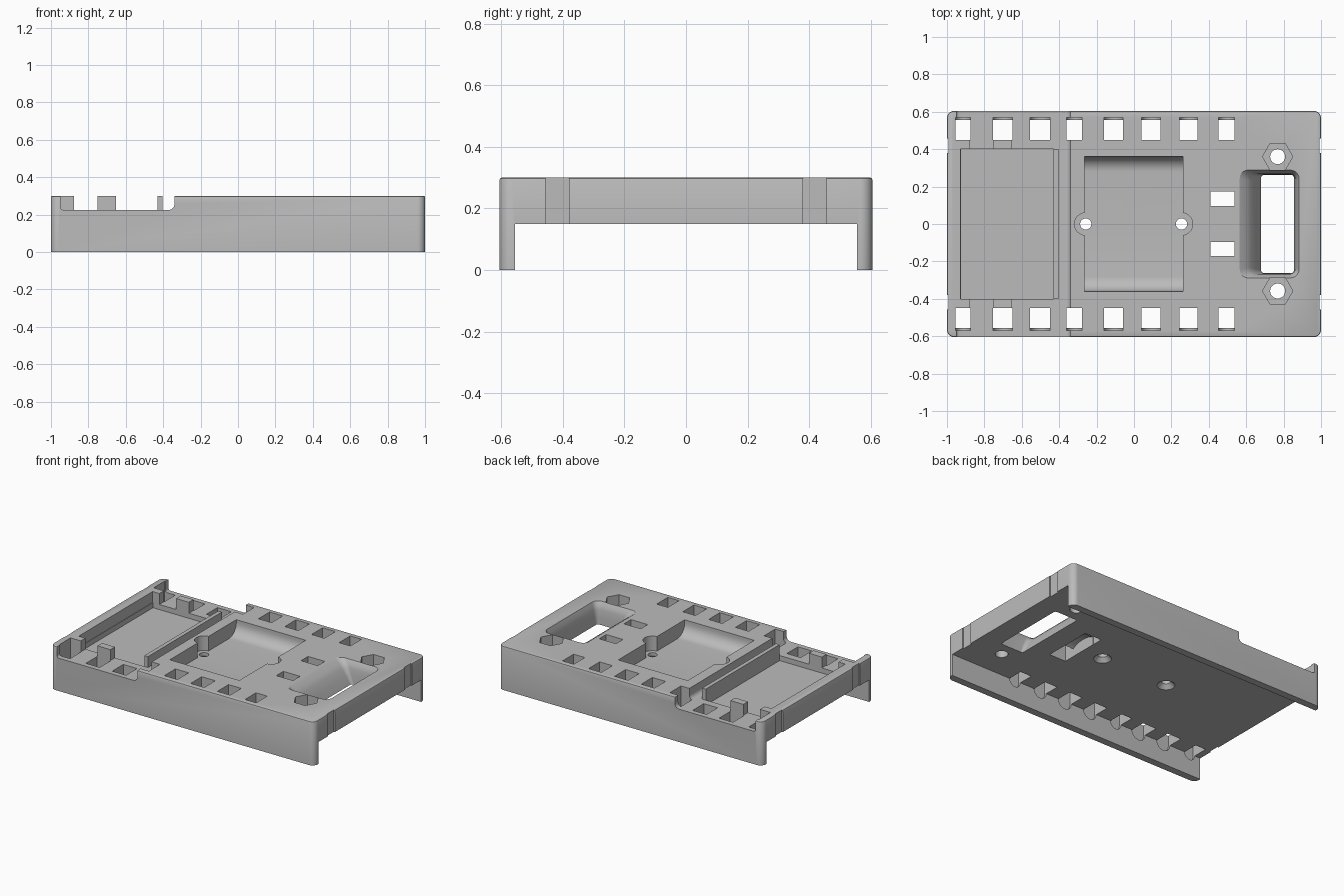
import bpy, bmesh, math
from mathutils import Vector

cube = bpy.data.objects.get("Cube")
if cube:
    bpy.data.objects.remove(cube, do_unlink=True)

grey = bpy.data.materials.new("plain_grey")
grey.use_nodes = True
grey.diffuse_color = (0.5, 0.5, 0.5, 1)
grey.node_tree.nodes["Principled BSDF"].inputs["Base Color"].default_value = (0.5, 0.5, 0.5, 1)


def finish(bm, name):
    bmesh.ops.recalc_face_normals(bm, faces=bm.faces)
    mesh = bpy.data.meshes.new(name)
    bm.to_mesh(mesh)
    bm.free()
    mesh.materials.append(grey)
    obj = bpy.data.objects.new(name, mesh)
    bpy.context.collection.objects.link(obj)
    return obj


def prism(name, pts, lo, hi, axis):
    """Extrude a closed 2D outline between lo and hi along an axis."""
    place = {"X": lambda p, t: (t, p[0], p[1]),
             "Y": lambda p, t: (p[0], t, p[1]),
             "Z": lambda p, t: (p[0], p[1], t)}[axis]
    bm = bmesh.new()
    face = bm.faces.new([bm.verts.new(place(p, lo)) for p in pts])
    new = bmesh.ops.extrude_face_region(bm, geom=[face])["geom"]
    move = Vector(place((0, 0), hi - lo))
    bmesh.ops.translate(bm, vec=move, verts=[v for v in new if isinstance(v, bmesh.types.BMVert)])
    return finish(bm, name)


def box(name, x0, x1, y0, y1, z0, z1):
    return prism(name, [(x0, y0), (x1, y0), (x1, y1), (x0, y1)], z0, z1, "Z")


def arc(cx, cy, r, a0, a1, n=8):
    return [(cx + r * math.cos(math.radians(a0 + (a1 - a0) * i / n)),
             cy + r * math.sin(math.radians(a0 + (a1 - a0) * i / n))) for i in range(n + 1)]


def circle(cx, cy, r, n=32):
    return arc(cx, cy, r, 0, 360 - 360 / n, n - 1)


def rounded(x0, x1, y0, y1, r):
    return (arc(x1 - r, y1 - r, r, 0, 90) + arc(x0 + r, y1 - r, r, 90, 180)
            + arc(x0 + r, y0 + r, r, 180, 270) + arc(x1 - r, y0 + r, r, 270, 360))


def cone(name, x, y, r0, r1, z0, z1):
    bm = bmesh.new()
    bmesh.ops.create_cone(bm, cap_ends=True, segments=32, radius1=r0, radius2=r1, depth=z1 - z0)
    bmesh.ops.translate(bm, vec=(x, y, (z0 + z1) / 2), verts=bm.verts)
    return finish(bm, name)


def combine(tool, operation="DIFFERENCE"):
    mod = body.modifiers.new("shape", "BOOLEAN")
    mod.operation, mod.solver, mod.object = operation, "EXACT", tool
    bpy.context.view_layer.objects.active = body
    bpy.ops.object.modifier_apply(modifier=mod.name)
    bpy.data.objects.remove(tool, do_unlink=True)


# Main block with rounded corners and a softened top rim
body = prism("holder_body", rounded(-1, 1, -0.605, 0.605, 0.04), 0, 0.3, "Z")
bm = bmesh.new()
bm.from_mesh(body.data)
rim = [e for e in bm.edges if all(v.co.z > 0.29 for v in e.verts)]
bmesh.ops.bevel(bm, geom=rim, offset=0.008, segments=2, affect="EDGES", profile=0.5)
bm.to_mesh(body.data)
bm.free()

# Underside channel and the lowered deck at the left end
combine(box("channel", -1.1, 1.1, -0.555, 0.555, -0.1, 0.15))
deck = ([(-0.95, 0.4)] + arc(-0.935, 0.24, 0.015, 180, 270, 4)
        + arc(-0.37, 0.255, 0.03, 270, 360) + [(-0.34, 0.4)])
combine(prism("deck_step", deck, -0.7, 0.7, "Y"))

# Module bay: end wall, retaining rib and side posts
combine(box("bay_end_wall", -0.97, -0.928, -0.45, 0.45, 0.2, 0.3), "UNION")
combine(box("bay_rib", -0.43, -0.403, -0.4, 0.4, 0.2, 0.3), "UNION")
for s in (-1, 1):
    y0, y1 = sorted((0.4 * s, 0.452 * s))
    for x0, x1 in ((-0.96, -0.877), (-0.75, -0.653)):
        combine(box("bay_post", x0, x1, y0, y1, 0.2, 0.3), "UNION")
combine(box("bay_pocket", -0.925, -0.43, -0.4, 0.4, 0.19, 0.4))

# Rows of strap slots with round lower ends cut into the side walls
slots = ((-0.955, -0.875), (-0.755, -0.65), (-0.555, -0.45), (-0.36, -0.277),
         (-0.16, -0.06), (0.04, 0.143), (0.243, 0.34), (0.452, 0.537))
for s in (-1, 1):
    y0, y1 = sorted((0.45 * s, 0.57 * s))
    for x0, x1 in slots:
        r = (x1 - x0) / 2
        outline = arc((x0 + x1) / 2, 0.15, r, 180, 360, 12) + [(x1, 0.4), (x0, 0.4)]
        combine(prism("strap_slot", outline, y0, y1, "Y"))

# Central pocket with curved ends, screw bosses and countersunk holes
curve = ([(-0.36, 0.4)] + arc(-0.28, 0.28, 0.08, 180, 270)
         + arc(0.28, 0.28, 0.08, 270, 360) + [(0.36, 0.4)])
combine(prism("centre_pocket", curve, -0.265, 0.262, "X"))
for x in (-0.258, 0.254):
    combine(prism("boss_recess", circle(x, 0, 0.06), 0.2, 0.4, "Z"))
    combine(prism("screw_hole", circle(x, 0, 0.03), 0.1, 0.25, "Z"))
    combine(cone("countersink", x, 0, 0.065, 0.028, 0.14, 0.18))

# Pair of cable tie slots joined by an arched recess underneath
for y0, y1 in ((0.097, 0.173), (-0.171, -0.095)):
    combine(box("tie_slot", 0.41, 0.537, y0, y1, 0.1, 0.4))
arch = [(-0.13, 0.1), (0.13, 0.1)] + [(0.13 * math.cos(i * math.pi / 12),
        0.15 + 0.08 * math.sin(i * math.pi / 12)) for i in range(13)]
combine(prism("tie_arch", arch, 0.411, 0.536, "X"))

# Cable opening: through hole with a flared mouth made from stacked rings
levels = ((0.1, 0.68, 0.855, 0.262), (0.15, 0.68, 0.855, 0.262), (0.2, 0.655, 0.86, 0.264),
          (0.25, 0.625, 0.866, 0.268), (0.275, 0.603, 0.872, 0.274),
          (0.3, 0.565, 0.882, 0.288), (0.32, 0.565, 0.882, 0.288))
bm = bmesh.new()
rings = []
for z, x0, x1, y in levels:
    rings.append([bm.verts.new((p[0], p[1], z)) for p in rounded(x0, x1, -y, y, 0.015 + 0.2 * max(0, z - 0.15))])
for a, b in zip(rings, rings[1:]):
    for i in range(len(a)):
        j = (i + 1) % len(a)
        bm.faces.new((a[i], a[j], b[j], b[i]))
bm.faces.new(rings[0])
bm.faces.new(rings[-1])
combine(finish(bm, "cable_opening"))

# Hexagonal nut seats with bolt holes
for y in (-0.358, 0.36):
    combine(prism("nut_seat", circle(0.768, y, 0.081, 6), 0.22, 0.4, "Z"))
    combine(prism("bolt_hole", circle(0.768, y, 0.04), 0.1, 0.3, "Z"))

# Shallow vertical notches on both ends
for x in (-1, 1):
    for y in (-0.418, 0.418):
        combine(box("end_notch", x - 0.008, x + 0.008, y - 0.038, y + 0.038, 0.1, 0.4))

bpy.ops.object.select_all(action="DESELECT")
body.select_set(True)
bpy.context.view_layer.objects.active = body
bpy.ops.object.shade_smooth_by_angle(angle=math.radians(30))
